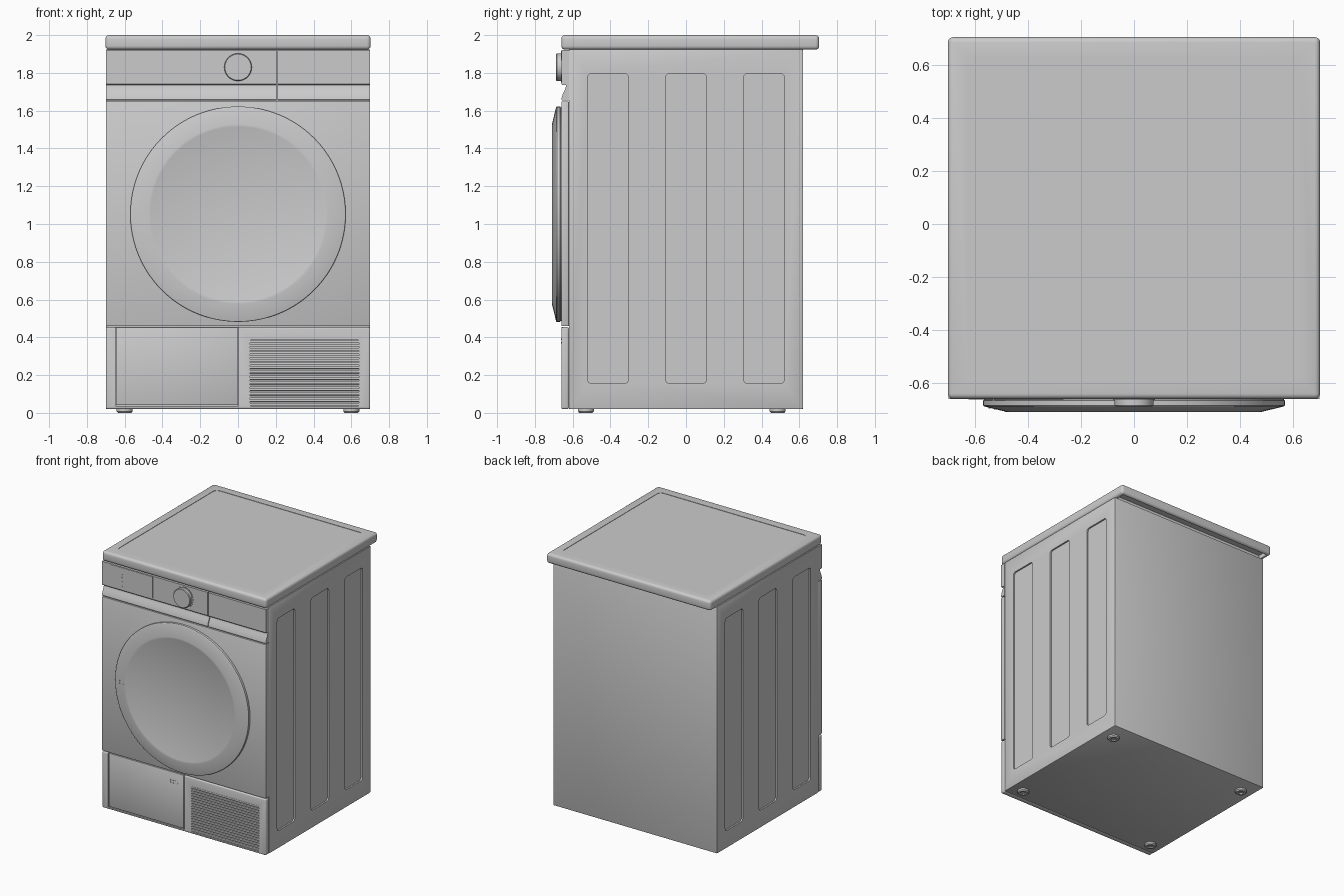
import bpy, bmesh, math
from mathutils import Matrix

if "Cube" in bpy.data.objects:
    bpy.data.objects.remove(bpy.data.objects["Cube"], do_unlink=True)

grey = bpy.data.materials.new("light_grey")
grey.use_nodes = True
GREY = (0.6, 0.6, 0.6, 1)
grey.diffuse_color = GREY
grey.node_tree.nodes["Principled BSDF"].inputs["Base Color"].default_value = GREY


def finish(name, bm):
    """Turn a bmesh into a linked object with the shared material."""
    bmesh.ops.recalc_face_normals(bm, faces=bm.faces)
    mesh = bpy.data.meshes.new(name)
    bm.to_mesh(mesh)
    bm.free()
    mesh.materials.append(grey)
    obj = bpy.data.objects.new(name, mesh)
    bpy.context.collection.objects.link(obj)
    return obj


def box(name, x, y, z, radius=0.0, axis=None, segments=3):
    """Box from ranges; round all edges, or only those along one axis."""
    bm = bmesh.new()
    bmesh.ops.create_cube(bm, size=1)
    for v in bm.verts:
        for i, (lo, hi) in enumerate((x, y, z)):
            v.co[i] = hi if v.co[i] > 0 else lo
    if radius:
        edges = [e for e in bm.edges if axis is None
                 or abs((e.verts[0].co - e.verts[1].co).normalized()[axis]) > 0.9]
        bmesh.ops.bevel(bm, geom=edges, offset=radius, segments=segments,
                        profile=0.5, affect='EDGES')
    return finish(name, bm)


def lathe(name, profile, place, steps=96):
    """Spin (radius, depth) points round z, then place the result."""
    bm = bmesh.new()
    verts = [bm.verts.new((r, 0, d)) for r, d in profile]
    edges = [bm.edges.new(pair) for pair in zip(verts, verts[1:])]
    bmesh.ops.spin(bm, geom=verts + edges, cent=(0, 0, 0), axis=(0, 0, 1),
                   angle=math.tau, steps=steps)
    bmesh.ops.remove_doubles(bm, verts=bm.verts, dist=0.0001)
    bmesh.ops.transform(bm, matrix=place, verts=bm.verts)
    return finish(name, bm)


def extrude_x(name, profile, x0, x1):
    """Extrude a (y, z) outline along x."""
    bm = bmesh.new()
    face = bm.faces.new([bm.verts.new((x0, y, z)) for y, z in profile])
    out = bmesh.ops.extrude_face_region(bm, geom=[face])["geom"]
    moved = [v for v in out if isinstance(v, bmesh.types.BMVert)]
    bmesh.ops.translate(bm, vec=(x1 - x0, 0, 0), verts=moved)
    return finish(name, bm)


def cut(obj, cutters):
    """Subtract the cutters for good and remove them."""
    for c in cutters:
        mod = obj.modifiers.new("cut", 'BOOLEAN')
        mod.operation, mod.solver, mod.object = 'DIFFERENCE', 'EXACT', c
    bpy.context.view_layer.update()
    graph = bpy.context.evaluated_depsgraph_get()
    mesh = bpy.data.meshes.new_from_object(obj.evaluated_get(graph))
    obj.modifiers.clear()
    obj.data = mesh
    for c in cutters:
        bpy.data.objects.remove(c, do_unlink=True)


def facing_front(x, y, z):
    return Matrix.Translation((x, y, z)) @ Matrix.Rotation(math.pi / 2, 4, 'X')


FRONT, SEAM = -0.66, -0.62

# Cabinet with three pressed panels on each side
cabinet = box("cabinet", (-0.7, 0.7), (SEAM, 0.62), (0.02, 1.925), 0.006, segments=2)
panels = []
for side in (-1, 1):
    for y in (-0.413, 0.0, 0.413):
        x = sorted((side * 0.688, side * 0.75))
        panels.append(box("side_panel_cutter", x, (y - 0.108, y + 0.108),
                          (0.155, 1.797), 0.022, 0, 4))
cut(cabinet, panels)

# Worktop with a shallow sunk field and a hollow rear overhang
worktop = box("worktop", (-0.702, 0.702), (FRONT, 0.705), (1.923, 2.0), 0.02, segments=4)
cut(worktop, [
    box("worktop_cutter", (-0.63, 0.63), (-0.58, 0.63), (1.997, 2.05), 0.03, 2),
    box("overhang_cutter", (-0.675, 0.675), (0.6, 0.685), (1.9, 1.955)),
])

# Lower front with openings for the flap and the grille
lower = box("lower_front", (-0.7, 0.7), (FRONT, SEAM), (0.02, 0.454), 0.01)
cut(lower, [
    box("flap_cutter", (-0.648, 0.003), (-0.7, -0.63), (0.037, 0.5)),
    box("grille_cutter", (0.063, 0.64), (-0.7, -0.625), (0.036, 0.386), 0.006, 1),
])
box("service_flap", (-0.643, -0.002), (FRONT, -0.628), (0.042, 0.454), 0.003, segments=2)
SLATS = 18
pitch = 0.35 / SLATS
for i in range(SLATS):
    z = 0.036 + pitch * (i + 0.5)
    box("grille_slat", (0.062, 0.641), (-0.656, -0.63), (z - 0.0065, z + 0.0065), 0.002, 0, 2)

# Middle front
box("middle_front", (-0.7, 0.7), (FRONT, SEAM), (0.459, 1.649), 0.004, segments=2)

# Control panel in two pieces, with a finger scoop along the bottom
scoop = [(SEAM, 1.654), (-0.657, 1.654), (FRONT, 1.659), (-0.658, 1.668),
         (-0.652, 1.69), (-0.642, 1.71), (-0.634, 1.731), (-0.634, 1.737),
         (-0.656, 1.737), (FRONT, 1.742), (FRONT, 1.921), (SEAM, 1.921)]
extrude_x("control_panel", scoop, -0.7, 0.203)
extrude_x("drawer_front", scoop, 0.208, 0.7)

# Display plate and indicator dots
box("display_plate", (-0.625, -0.265), (-0.662, -0.657), (1.752, 1.915))
for z in (1.775, 1.81, 1.84, 1.865):
    lathe("indicator", [(0, 0.004), (0.005, 0.004), (0.005, 0)],
          facing_front(-0.53, -0.661, z), 12)

# Rotary knob
lathe("knob", [(0.08, 0), (0.08, 0.003), (0.073, 0.003), (0.073, 0.024),
               (0.069, 0.029), (0, 0.029)], facing_front(0, FRONT, 1.83), 64)

# Round door: bevelled rim around a shallow dish
dish = [(0.465 * math.sin(t), 0.006 + 0.043 * math.sin(t) ** 2)
        for t in (math.radians(90 - 9 * i) for i in range(11))]
lathe("door", [(0.565, -0.01), (0.565, 0.004), (0.57, 0.006), (0.57, 0.024),
               (0.566, 0.028), (0.475, 0.05)] + dish, facing_front(0, FRONT, 1.052), 128)

# Raised dots on the door rim and the flap
for i in range(4):
    for j in (-0.009, 0.009):
        dx = i * 0.021
        box("flap_dot", (-0.119 + dx, -0.112 + dx), (-0.662, -0.655),
            (0.377 + j, 0.384 + j))
        depth = -0.691 - 0.0045 * i
        box("door_dot", (-0.549 + dx, -0.542 + dx), (depth - 0.004, depth + 0.004),
            (1.048 + j, 1.055 + j))

# Feet
for x in (-0.6, 0.6):
    for y in (-0.53, 0.485):
        lathe("foot", [(0.042, 0.03), (0.042, 0.008), (0.035, 0), (0.02, 0),
                       (0.018, 0.008), (0, 0.008)], Matrix.Translation((x, y, 0)), 32)

# Smooth shading with sharp edges kept
bpy.ops.object.select_all(action='DESELECT')
for obj in bpy.context.collection.objects:
    if obj.type == 'MESH' and grey.name in obj.data.materials:
        obj.select_set(True)
        bpy.context.view_layer.objects.active = obj
bpy.ops.object.shade_smooth_by_angle(angle=math.radians(30))
